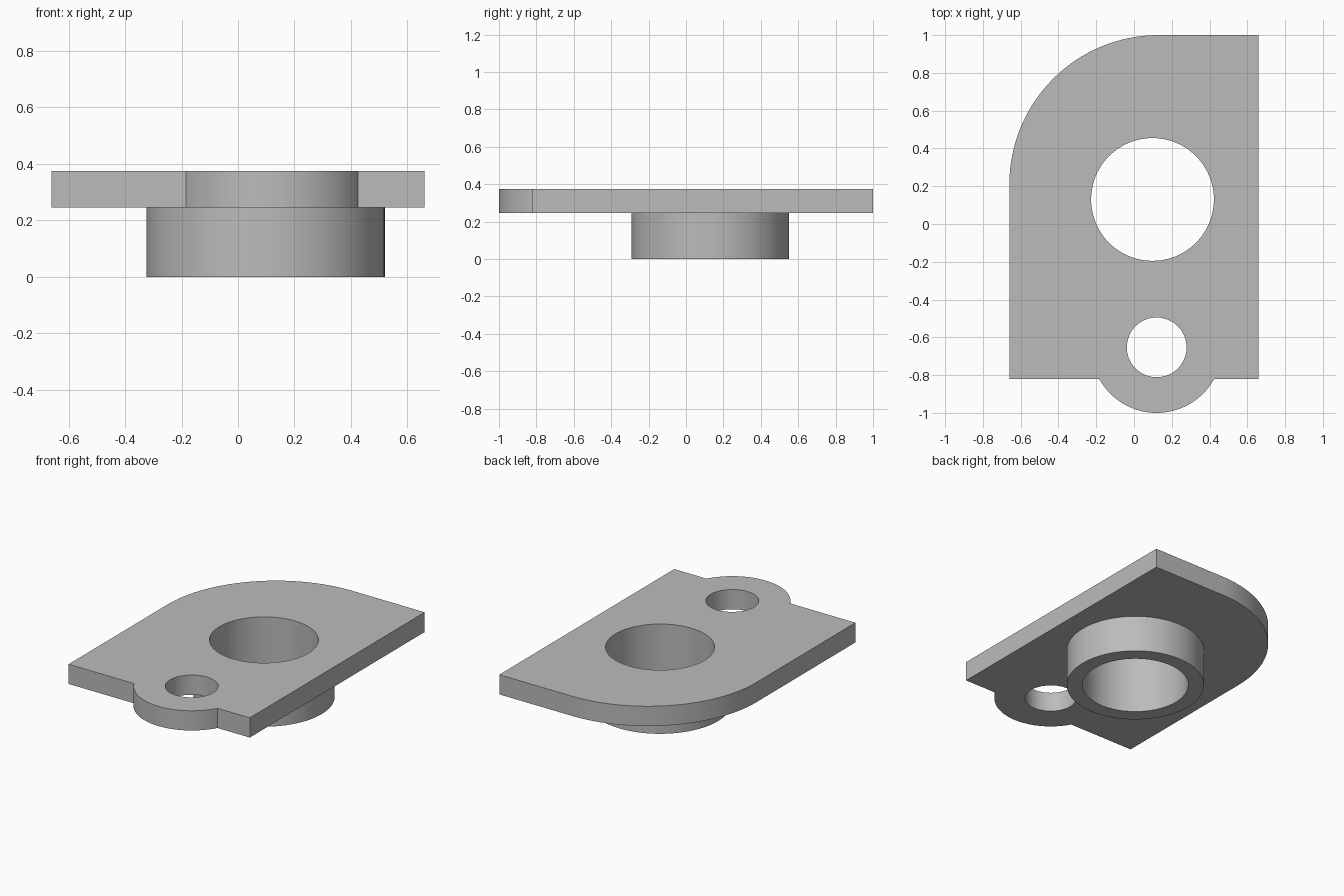
import bpy, bmesh
from math import cos, sin, sqrt, asin, pi

if "Cube" in bpy.data.objects:
    bpy.data.objects.remove(bpy.data.objects["Cube"], do_unlink=True)

PLATE_BOTTOM, PLATE_TOP = 0.245, 0.375
HALF_WIDTH, FRONT, BACK = 0.66, -0.82, 1.0
CORNER_R = 0.79
BORE = (0.098, 0.13)
LUG, LUG_R = (0.12, -0.653), 0.347

grey = bpy.data.materials.new("plain grey")
grey.use_nodes = True
colour = (0.5, 0.5, 0.5, 1)
grey.diffuse_color = colour
grey.node_tree.nodes["Principled BSDF"].inputs["Base Color"].default_value = colour


def arc(centre, radius, start, end, steps):
    angles = [start + (end - start) * i / steps for i in range(steps + 1)]
    return [(centre[0] + radius * cos(a), centre[1] + radius * sin(a)) for a in angles]


def prism(name, outline, bottom, top):
    """Extrude a counter-clockwise outline into a solid."""
    bm = bmesh.new()
    face = bm.faces.new([bm.verts.new((x, y, bottom)) for x, y in outline])
    grown = bmesh.ops.extrude_face_region(bm, geom=[face])["geom"]
    verts = [v for v in grown if isinstance(v, bmesh.types.BMVert)]
    bmesh.ops.translate(bm, verts=verts, vec=(0, 0, top - bottom))
    bmesh.ops.recalc_face_normals(bm, faces=bm.faces)
    mesh = bpy.data.meshes.new(name)
    bm.to_mesh(mesh)
    bm.free()
    mesh.materials.append(grey)
    obj = bpy.data.objects.new(name, mesh)
    bpy.context.collection.objects.link(obj)
    return obj


def cylinder(name, centre, radius, bottom, top, sides=96):
    return prism(name, arc(centre, radius, 0, 2 * pi, sides)[:-1], bottom, top)


def combine(target, other, operation):
    """Apply a boolean and remove the helper solid."""
    mod = target.modifiers.new(operation.lower(), "BOOLEAN")
    mod.operation, mod.object, mod.solver = operation, other, "EXACT"
    bpy.context.view_layer.objects.active = target
    bpy.ops.object.modifier_apply(modifier=mod.name)
    bpy.data.objects.remove(other, do_unlink=True)


# Plate outline: front edge with round lug, square right side, big rounded back corner
dip = asin((LUG[1] - FRONT) / LUG_R)
outline = [(-HALF_WIDTH, FRONT)]
outline += arc(LUG, LUG_R, pi + dip, 2 * pi - dip, 40)
outline += [(HALF_WIDTH, FRONT), (HALF_WIDTH, BACK)]
outline += arc((CORNER_R - HALF_WIDTH, BACK - CORNER_R), CORNER_R, pi / 2, pi, 32)
plate = prism("flange_plate", outline, PLATE_BOTTOM, PLATE_TOP)

# Boss under the plate, then the main bore and the small lug hole
combine(plate, cylinder("boss", BORE, 0.422, 0, PLATE_BOTTOM + 0.05), "UNION")
combine(plate, cylinder("bore_cutter", BORE, 0.325, -0.1, 0.5), "DIFFERENCE")
combine(plate, cylinder("lug_hole_cutter", LUG, 0.158, 0.1, 0.5), "DIFFERENCE")

# Smooth round walls with crisp rims
bpy.ops.object.select_all(action="DESELECT")
plate.select_set(True)
bpy.context.view_layer.objects.active = plate
bpy.ops.object.shade_smooth_by_angle(angle=pi / 6)
